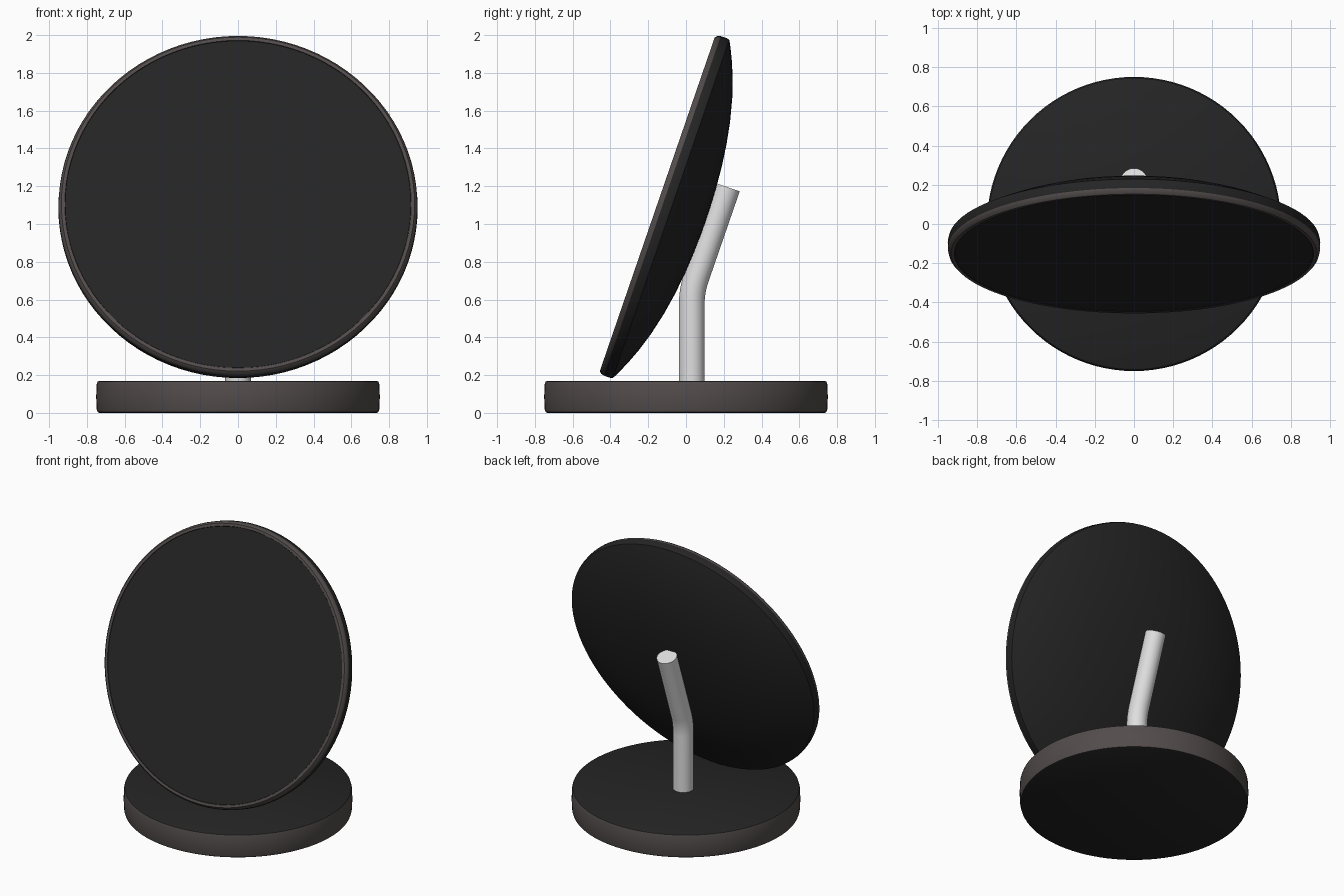
import bpy, bmesh, math
from mathutils import Matrix, Vector

if "Cube" in bpy.data.objects:
    bpy.data.objects.remove(bpy.data.objects["Cube"])

TILT = math.radians(19)
SEG = 96


def material(name, rgb):
    m = bpy.data.materials.new(name)
    m.diffuse_color = (*rgb, 1)
    m.use_nodes = True
    m.node_tree.nodes["Principled BSDF"].inputs["Base Color"].default_value = m.diffuse_color
    return m


black = material("matte black", (0.018, 0.018, 0.018))
grey = material("warm grey", (0.085, 0.073, 0.071))
silver = material("pale silver", (0.74, 0.74, 0.74))


def finish(name, bm, mats, matrix=Matrix()):
    bmesh.ops.recalc_face_normals(bm, faces=bm.faces)
    bm.transform(matrix)
    me = bpy.data.meshes.new(name)
    bm.to_mesh(me)
    bm.free()
    for m in mats:
        me.materials.append(m)
    ob = bpy.data.objects.new(name, me)
    bpy.context.collection.objects.link(ob)
    bpy.ops.object.select_all(action='DESELECT')
    ob.select_set(True)
    bpy.context.view_layer.objects.active = ob
    bpy.ops.object.shade_smooth_by_angle(angle=math.radians(32))
    return ob


def skin(bm, rings, mat_ids):
    """Join successive vertex rings and cap both ends."""
    n = len(rings[0])
    for a, b, m in zip(rings, rings[1:], mat_ids):
        for i in range(n):
            j = (i + 1) % n
            bm.faces.new((a[i], a[j], b[j], b[i])).material_index = m
    bm.faces.new(rings[0])
    bm.faces.new(rings[-1])


def lathe(name, profile, mat_ids, mats, matrix=Matrix()):
    """Revolve (radius, height) points around z."""
    bm = bmesh.new()
    rings = [[bm.verts.new((r * math.cos(t), r * math.sin(t), z))
              for t in (2 * math.pi * i / SEG for i in range(SEG))]
             for r, z in profile]
    skin(bm, rings, mat_ids)
    return finish(name, bm, mats, matrix)


# Round base: black top and bottom, grey side band
lathe("base",
      [(0.735, 0.0), (0.744, 0.005), (0.748, 0.018), (0.751, 0.085),
       (0.748, 0.152), (0.744, 0.165), (0.735, 0.17)],
      [0, 1, 1, 1, 1, 0], [black, grey])

# Tilted disc: flat front with grey rim, domed black back (local z points backwards)
dome = [(r, 0.272 - 0.15 * r ** 2 - 0.075 * r ** 4)
        for r in (0.935, 0.9, 0.84, 0.76, 0.66, 0.54, 0.42, 0.3, 0.18, 0.08, 0.02)]
profile = [(0.915, 0.003), (0.917, 0.0), (0.935, 0.0), (0.946, 0.012),
           (0.95, 0.028), (0.951, 0.06), (0.947, 0.077)] + dome
axis = Matrix.Rotation(math.pi / 2 - TILT, 4, 'X')
# columns: sideways, in-plane up, backwards
up = Vector((0, math.sin(TILT), math.cos(TILT)))
back = Vector((0, math.cos(TILT), -math.sin(TILT)))
place = Matrix(((-1, 0, 0, 0),
                (0, up.y, back.y, -0.152),
                (0, up.z, back.z, 1.105),
                (0, 0, 0, 1)))
lathe("tilted_disc", profile,
      [1 if 0 < i < 4 else 0 for i in range(len(profile) - 1)], [black, grey], place)

# Bent stem: vertical, rounded bend, then parallel to the disc
bend_z, bend_r, top = 0.645, 0.45, Vector((0, 0.22, 1.195))
cut = bend_r * math.tan(TILT / 2)
path = [(Vector((0, 0.03, 0.15)), 0.0)]
for k in range(9):
    a = TILT * k / 8
    path.append((Vector((0, 0.03 + bend_r * (1 - math.cos(a)),
                         bend_z - cut + bend_r * math.sin(a))), a))
path.append((top, TILT))
bm = bmesh.new()
rings = []
for p, a in path:
    side = Vector((0, math.cos(a), -math.sin(a)))
    rings.append([bm.verts.new(p + 0.068 * (Vector((1, 0, 0)) * math.cos(t) + side * math.sin(t)))
                  for t in (2 * math.pi * i / 40 for i in range(40))])
skin(bm, rings, [0] * len(path))
finish("stem", bm, [silver])
